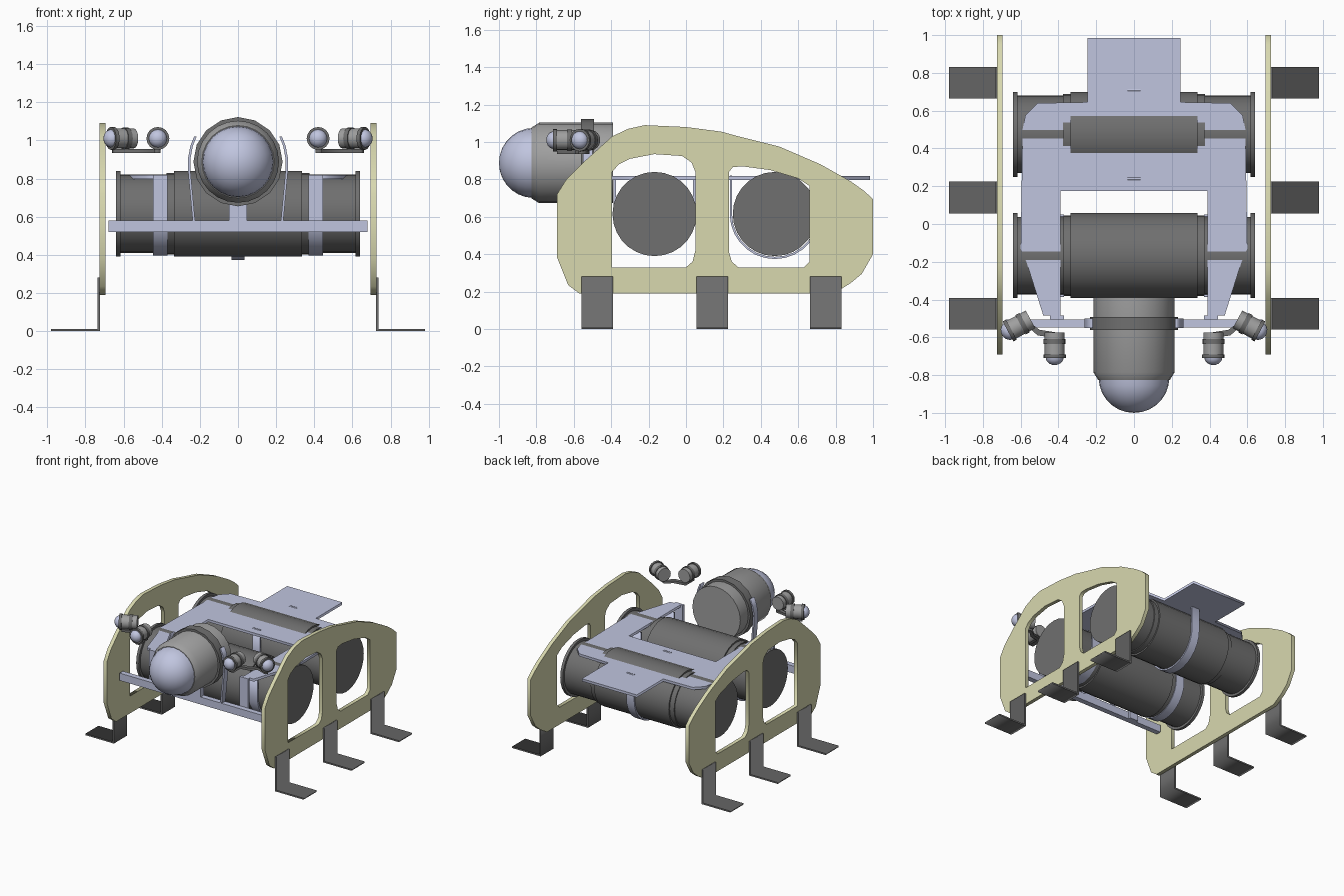
import bpy, bmesh, math
from mathutils import Matrix, Vector

if "Cube" in bpy.data.objects:
    bpy.data.objects.remove(bpy.data.objects["Cube"])


def material(name, rgb):
    m = bpy.data.materials.new(name)
    m.diffuse_color = (*rgb, 1)
    m.use_nodes = True
    m.node_tree.nodes["Principled BSDF"].inputs["Base Color"].default_value = m.diffuse_color
    return m


CREAM = material("cream panel", (0.69, 0.69, 0.43))
LAVENDER = material("pale lavender", (0.53, 0.56, 0.74))
DARK = material("dark grey", (0.16, 0.16, 0.16))
GREY = material("mid grey", (0.35, 0.35, 0.35))


def add(name, mesh, mat, smooth=False):
    ob = bpy.data.objects.new(name, mesh)
    bpy.context.collection.objects.link(ob)
    mesh.materials.clear()
    mesh.materials.append(mat)
    if smooth:
        bpy.ops.object.select_all(action='DESELECT')
        ob.select_set(True)
        bpy.context.view_layer.objects.active = ob
        bpy.ops.object.shade_smooth_by_angle(angle=math.radians(40))
    return ob


def box(name, x, y, z, mat):
    bm = bmesh.new()
    bmesh.ops.create_cube(bm, size=1)
    for v in bm.verts:
        v.co = [(r[0] + r[1]) / 2 + c * (r[1] - r[0]) for c, r in zip(v.co, (x, y, z))]
    me = bpy.data.meshes.new(name)
    bm.to_mesh(me)
    bm.free()
    return add(name, me, mat)


# maps (outline u, outline v, depth) to world axes
PLANES = {
    'yz': Matrix(((0, 0, 1, 0), (1, 0, 0, 0), (0, 1, 0, 0), (0, 0, 0, 1))),
    'xz': Matrix(((1, 0, 0, 0), (0, 0, -1, 0), (0, 1, 0, 0), (0, 0, 0, 1))),
    'xy': Matrix.Identity(4),
}


def extrude(name, outlines, plane, lo, hi, mat):
    """Flat outline (with holes) given thickness between lo and hi."""
    cu = bpy.data.curves.new(name, 'CURVE')
    cu.dimensions = '2D'
    cu.fill_mode = 'BOTH'
    cu.extrude = (hi - lo) / 2
    for pts in outlines:
        s = cu.splines.new('POLY')
        s.points.add(len(pts) - 1)
        for p, (u, v) in zip(s.points, pts):
            p.co = (u, v, 0, 1)
        s.use_cyclic_u = True
    tmp = bpy.data.objects.new("tmp", cu)
    bpy.context.collection.objects.link(tmp)
    bpy.context.view_layer.update()
    me = bpy.data.meshes.new_from_object(tmp.evaluated_get(bpy.context.evaluated_depsgraph_get()))
    bpy.data.objects.remove(tmp)
    mid = (lo + hi) / 2 * (-1 if plane == 'xz' else 1)
    me.transform(PLANES[plane] @ Matrix.Translation((0, 0, mid)))
    bm = bmesh.new()
    bm.from_mesh(me)
    bmesh.ops.remove_doubles(bm, verts=bm.verts, dist=1e-5)
    bmesh.ops.recalc_face_normals(bm, faces=bm.faces)
    bm.to_mesh(me)
    bm.free()
    me.name = name
    return add(name, me, mat)


def lathe(name, profile, origin, direction, mat, n=16):
    """Solid of revolution: profile of (distance along axis, radius)."""
    bm = bmesh.new()
    rings = []
    for t, r in profile:
        if r == 0:
            rings.append([bm.verts.new((0, 0, t))])
        else:
            rings.append([bm.verts.new((r * math.cos(2 * math.pi * i / n), r * math.sin(2 * math.pi * i / n), t))
                          for i in range(n)])
    for a, b in zip(rings, rings[1:]):
        for i in range(n):
            j = (i + 1) % n
            if len(b) == 1:
                bm.faces.new((a[i], a[j], b[0]))
            else:
                bm.faces.new((a[i], a[j], b[j], b[i]))
    for ring in (rings[0], rings[-1]):
        if len(ring) > 1:
            bm.faces.new(ring)
    bmesh.ops.recalc_face_normals(bm, faces=bm.faces)
    me = bpy.data.meshes.new(name)
    bm.to_mesh(me)
    bm.free()
    me.transform(Matrix.Translation(origin) @ Vector(direction).to_track_quat('Z', 'Y').to_matrix().to_4x4())
    return add(name, me, mat, True)


def dome(start, r, height, steps=7):
    return [(start + height * math.sin(math.pi / 2 * i / steps),
             r * math.cos(math.pi / 2 * i / steps) if i < steps else 0) for i in range(steps + 1)]


# side panels with two windows each
panel = [(-.69, .72), (-.64, .80), (-.55, .89), (-.395, 1.03), (-.31, 1.07), (-.22, 1.09), (0, 1.08), (.19, 1.055),
         (.28, 1.03), (.5, .975), (.72, .88), (.88, .79), (.95, .74), (1, .695), (1, .4), (.94, .295),
         (.88, .245), (.79, .19), (-.57, .19), (-.63, .235), (-.69, .385)]
window_front = [(-.395, .33), (.0, .33), (.035, .36), (.05, .42), (.05, .84), (.03, .89), (-.02, .925),
                (-.17, .935), (-.3, .91), (-.36, .88), (-.395, .84)]
window_back = [(.28, .33), (.63, .33), (.66, .36), (.66, .765), (.6, .805), (.45, .85), (.3, .87), (.25, .865),
               (.23, .84), (.23, .41), (.245, .36)]
for s, side in ((-1, "left"), (1, "right")):
    lo, hi = sorted((s * .695, s * .725))
    extrude(side + "_panel", [panel, window_front, window_back], 'yz', lo, hi, CREAM)
    # L-shaped feet
    for i, y in enumerate((-.475, .14, .748)):
        foot = [(s * .724, 0), (s * .98, 0), (s * .98, .012), (s * .736, .012), (s * .736, .28), (s * .724, .28)]
        extrude(f"{side}_foot_{i + 1}", [foot], 'xz', y - .084, y + .084, DARK)

# two pressure tubes across the frame
TZ = .615
half = [(.335, .225), (.335, .213), (.375, .213), (.375, .205), (.617, .205), (.617, .225), (.64, .225)]
tube = [(-t, r) for t, r in reversed(half)] + half
for name, y in (("front_tube", -.168), ("back_tube", .475)):
    lathe(name, tube, (0, y, TZ), (1, 0, 0), DARK, 28)


# U-shaped straps hanging from the deck
def strap(name, x, width, y, r, thick, top):
    arc = [math.pi + math.pi * i / 14 for i in range(15)]
    out = [(y + (r + thick) * math.cos(a), TZ + (r + thick) * math.sin(a)) for a in arc]
    inn = [(y + r * math.cos(a), TZ + r * math.sin(a)) for a in reversed(arc)]
    pts = [(y - r - thick, top)] + out + [(y + r + thick, top), (y + r, top)] + inn + [(y - r, top)]
    extrude(name, [pts], 'yz', x - width / 2, x + width / 2, LAVENDER)


strap("back_tube_strap", 0, .07, .475, .229, .012, .82)
for s, side in ((-1, "left"), (1, "right")):
    strap(side + "_front_tube_strap", s * .408, .075, -.168, .206, .013, .80)

# deck plate with two forward arms
deck = [(.247, .985), (.247, .645), (.51, .64), (.575, .575), (.59, .5), (.6, -.13), (.57, -.2), (.48, -.485),
        (.39, -.485), (.39, .175)]
extrude("deck_plate", [deck + [(-x, y) for x, y in reversed(deck)]], 'xy', .797, .8175, LAVENDER)

# front crossbar and its hangers
box("front_crossbar", (-.68, .68), (-.548, -.505), (.52, .58), LAVENDER)
box("camera_rest", (-.048, .048), (-.55, -.505), (.58, .67), LAVENDER)
for s, side in ((-1, "left"), (1, "right")):
    x0, x1 = sorted((s * .37, s * .445))
    box(side + "_arm_hanger", (x0, x1), (-.506, -.485), (.52, .8175), LAVENDER)
    outer = [(.238, .58), (.262, .84), (.263, .9), (.25, .97), (.23, 1.02)]
    pts = outer + [(x - .013, z) for x, z in reversed(outer)]
    extrude(side + "_camera_bracket", [[(s * x, z) for x, z in pts]], 'xz', -.55, -.5, LAVENDER)

# main camera: body, clamp ring and glass dome
CAM = (0, 0, .888)
FWD = (0, -1, 0)
lathe("camera_body", [(.39, .215), (.785, .215), (.825, .19)], CAM, FWD, GREY, 24)
lathe("camera_clamp", [(.492, .234), (.562, .234)], CAM, FWD, DARK, 16)
lathe("camera_dome", dome(.815, .187, .185), CAM, FWD, LAVENDER, 24)

# four lamps in pairs, joined by small brackets
LZ = 1.01
for s, side in ((-1, "left"), (1, "right")):
    for kind, org, d in (("inner", (s * .42, -.575, LZ), FWD),
                         ("outer", (s * .548, -.505, LZ), (s * .88, -.475, 0))):
        name = f"{side}_{kind}_lamp"
        lathe(name + "_body", [(0, .053), (.125, .053)], org, d, GREY)
        lathe(name + "_ring", [(.115, .06), (.135, .06)], org, d, DARK)
        lathe(name + "_dome", dome(.13, .048, .042, 5), org, d, LAVENDER)
        lathe(name + "_clamp", [(.035, .058), (.06, .058)], org, d, DARK)
    link = [(.66, -.555), (.645, -.575), (.56, -.545), (.51, -.59), (.44, -.6), (.44, -.69), (.405, -.69),
            (.405, -.575), (.5, -.56), (.56, -.515)]
    extrude(side + "_lamp_bracket", [[(s * x, y) for x, y in link]], 'xy', .935, .955, DARK)
